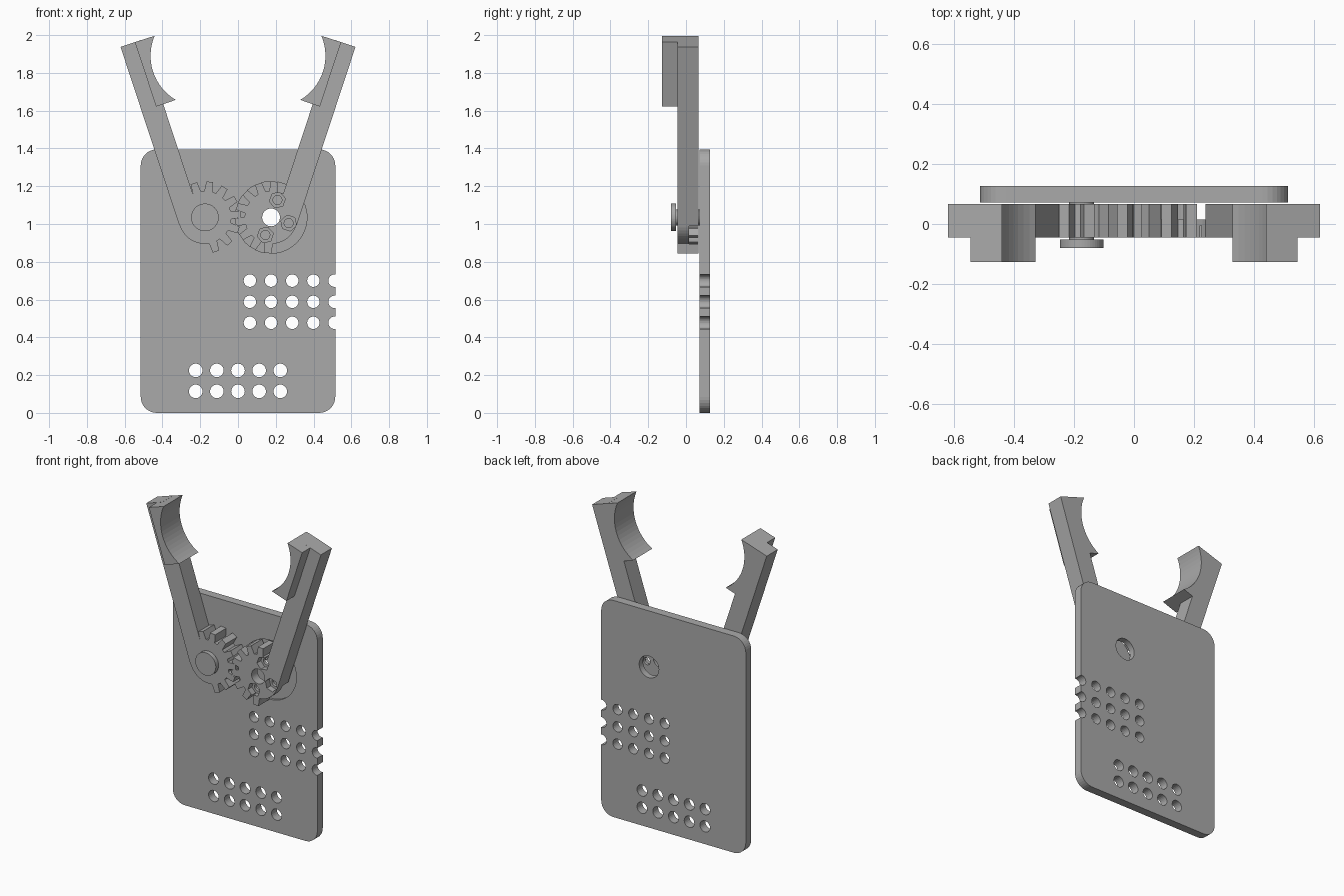
import bpy, bmesh, math
from math import sin, cos, pi, radians

if "Cube" in bpy.data.objects:
    bpy.data.objects.remove(bpy.data.objects["Cube"])

grey = bpy.data.materials.new("plain grey")
grey.diffuse_color = (0.4, 0.4, 0.4, 1)
grey.use_nodes = True
grey.node_tree.nodes["Principled BSDF"].inputs["Base Color"].default_value = grey.diffuse_color

PX, PZ = 0.175, 1.035            # gear pivots at x = -PX and +PX
Y0, Y1 = -0.045, 0.067           # arm front and back


def prism(name, pts, y0, y1):
    """Extrude an (x, z) outline from y0 to y1."""
    bm = bmesh.new()
    face = bm.faces.new([bm.verts.new((x, y0, z)) for x, z in pts])
    ext = bmesh.ops.extrude_face_region(bm, geom=[face])
    vs = [g for g in ext["geom"] if isinstance(g, bmesh.types.BMVert)]
    bmesh.ops.translate(bm, verts=vs, vec=(0, y1 - y0, 0))
    bmesh.ops.recalc_face_normals(bm, faces=bm.faces)
    me = bpy.data.meshes.new(name)
    bm.to_mesh(me)
    bm.free()
    me.materials.append(grey)
    ob = bpy.data.objects.new(name, me)
    bpy.context.collection.objects.link(ob)
    return ob


def circle(cx, cz, r, n=48, start=0.0):
    return [(cx + r * cos(start + 2 * pi * i / n),
             cz + r * sin(start + 2 * pi * i / n)) for i in range(n)]


def combine(ob, pts, y0, y1, op):
    """Add or cut one prism and bake the result."""
    tool = prism("tool", pts, y0, y1)
    tool.hide_render = True
    mod = ob.modifiers.new("combine", 'BOOLEAN')
    mod.operation, mod.solver, mod.object = op, 'EXACT', tool
    deps = bpy.context.evaluated_depsgraph_get()
    deps.update()
    me = bpy.data.meshes.new_from_object(ob.evaluated_get(deps))
    ob.modifiers.clear()
    ob.data = me
    bpy.data.objects.remove(tool)


# back plate with rounded corners
W, H, R = 0.515, 1.395, 0.085
outline = []
for cx, cz, a0 in ((W - R, H - R, 0), (R - W, H - R, 90),
                   (R - W, R, 180), (W - R, R, 270)):
    outline += [(cx + R * cos(radians(a0 + 11.25 * i)),
                 cz + R * sin(radians(a0 + 11.25 * i))) for i in range(9)]
plate = prism("back_plate", outline, 0.072, 0.127)

# vent holes, drive hole and shallow drive recess
for i in range(5):
    for z in (0.7, 0.588, 0.477):
        combine(plate, circle(0.063 + 0.112 * i, z, 0.033, 24), 0, 0.2, 'DIFFERENCE')
    for z in (0.225, 0.114):
        combine(plate, circle(-0.224 + 0.112 * i, z, 0.036, 24), 0, 0.2, 'DIFFERENCE')
combine(plate, circle(PX, PZ, 0.19, 64), 0, 0.087, 'DIFFERENCE')
combine(plate, circle(PX, PZ, 0.07), 0, 0.2, 'DIFFERENCE')


def gripper_arm(name, side, first_tooth):
    """side -1 = left, +1 = right (mirrored)."""
    du, dv = 0.313, 0.95

    def place(u, v):             # u along the arm, v towards the middle
        return (side * (PX + du * u - dv * v), PZ + dv * u + du * v)

    arm = prism(name, circle(side * PX, PZ, 0.14), Y0, Y1)
    # long bar
    bar = [(0, -0.142), (0.997, -0.142), (0.997, -0.022), (0, -0.022)]
    combine(arm, [place(*p) for p in bar], Y0, Y1, 'UNION')
    # jaw with concave grip
    half = math.asin(0.1785 / 0.27)
    jaw = [(0.638, -0.062), (0.997, -0.062)]
    for i in range(17):
        a = half - 2 * half * i / 16
        jaw.append((0.8175 + 0.27 * sin(a), 0.2505 - 0.27 * cos(a)))
    combine(arm, [place(*p) for p in jaw], -0.127, Y1, 'UNION')
    # gear teeth
    for i in range(8):
        a = radians(first_tooth + i * 360 / 14)
        tooth = [(0.125, -0.023), (0.19, -0.018), (0.19, 0.018), (0.125, 0.023)]
        pts = [(side * (PX - (r * cos(a) - t * sin(a))),
                PZ + r * sin(a) + t * cos(a)) for r, t in tooth]
        combine(arm, pts, Y0, Y1, 'UNION')
    return arm


left_arm = gripper_arm("left_gripper_arm", -1, -72)
right_arm = gripper_arm("right_gripper_arm", 1, -84.9)

# drive gear: back pocket, shaft hole, three hexagonal nut seats with bolt holes
combine(right_arm, circle(PX, PZ, 0.1405), 0.015, 0.1, 'DIFFERENCE')
combine(right_arm, circle(PX, PZ, 0.047), -0.2, 0.2, 'DIFFERENCE')
for deg in (70, -18, -108):
    a = radians(deg)
    cx, cz = PX + 0.098 * cos(a), PZ + 0.098 * sin(a)
    combine(right_arm, circle(cx, cz, 0.043, 6, a), -0.2, -0.005, 'DIFFERENCE')
    combine(right_arm, circle(cx, cz, 0.024, 20), -0.2, 0.2, 'DIFFERENCE')

# pivot pin and its cap on the left gear
prism("pivot_pin", circle(-PX, PZ, 0.042, 32), -0.06, 0.075)
prism("pivot_cap", circle(-PX, PZ, 0.073), -0.08, -0.052)
